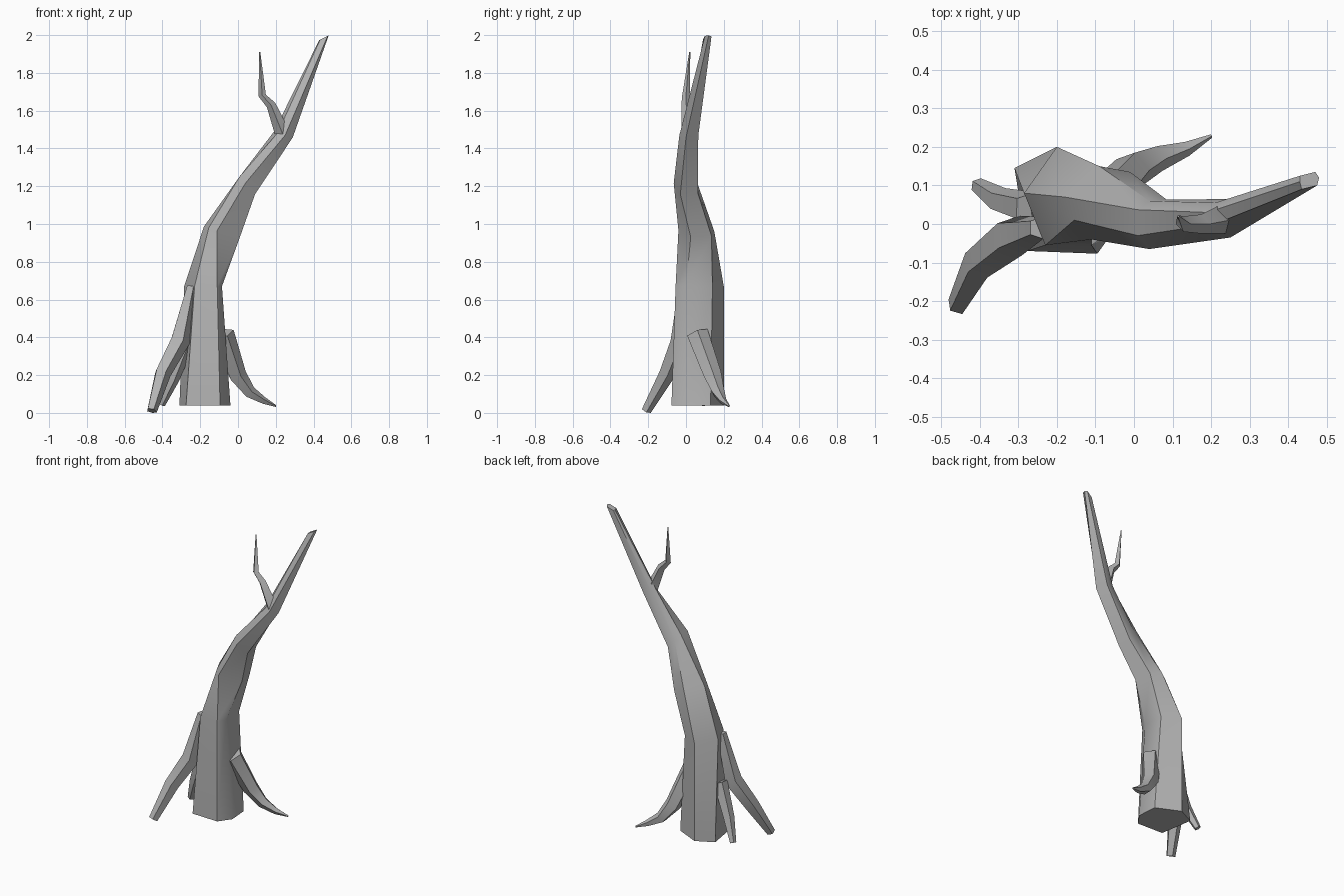
import bpy
import bmesh
import math
from mathutils import Vector

default_cube = bpy.data.objects.get("Cube")
if default_cube:
    bpy.data.objects.remove(default_cube, do_unlink=True)

# One plain grey bark
bark = bpy.data.materials.new("grey_bark")
bark.use_nodes = True
bark_colour = (0.45, 0.45, 0.45, 1)
bark.diffuse_color = bark_colour
bark.node_tree.nodes["Principled BSDF"].inputs["Base Color"].default_value = bark_colour


def loft(name, rings):
    """Skin a list of equal-sized point rings and cap both ends."""
    bm = bmesh.new()
    loops = [[bm.verts.new(point) for point in ring] for ring in rings]
    for low, high in zip(loops, loops[1:]):
        count = len(low)
        for i in range(count):
            j = (i + 1) % count
            bm.faces.new((low[i], low[j], high[j], high[i]))
    bm.faces.new(loops[0])
    bm.faces.new(loops[-1])
    bmesh.ops.recalc_face_normals(bm, faces=bm.faces)
    mesh = bpy.data.meshes.new(name)
    bm.to_mesh(mesh)
    bm.free()
    mesh.materials.append(bark)
    obj = bpy.data.objects.new(name, mesh)
    bpy.context.collection.objects.link(obj)
    bpy.ops.object.select_all(action='DESELECT')
    obj.select_set(True)
    bpy.context.view_layer.objects.active = obj
    bpy.ops.object.shade_smooth_by_angle(angle=math.radians(35))
    return obj


def tilted_ring(height, slope, outline):
    """Place an outline on a plane that slopes along x."""
    middle = sum(x for x, y in outline) / len(outline)
    return [(x, y, height + slope * (x - middle)) for x, y in outline]


def limb(name, path, sides=5):
    """Tapering faceted limb along (x, y, z, radius) stations."""
    centres = [Vector(station[:3]) for station in path]
    rings = []
    for k, centre in enumerate(centres):
        before = centres[max(k - 1, 0)]
        after = centres[min(k + 1, len(centres) - 1)]
        tangent = (after - before).normalized()
        across = tangent.cross(Vector((0, 1, 0))).normalized()
        upward = across.cross(tangent)
        ring = []
        for i in range(sides):
            angle = math.tau * i / sides
            offset = across * math.cos(angle) + upward * math.sin(angle)
            point = centre + offset * path[k][3]
            point.z = max(point.z, 0)
            ring.append(point)
        rings.append(ring)
    return loft(name, rings)


# Leaning trunk: outlines run left, front, right, back
loft("trunk", [
    tilted_ring(0.04, 0, [(-.31, .145), (-.275, -.07), (-.095, -.077),
                          (-.04, 0), (-.05, .13), (-.2, .2)]),
    tilted_ring(0.67, 0, [(-.285, .08), (-.23, -.055), (-.11, -.055),
                          (-.085, 0), (-.09, .14), (-.2, .2)]),
    tilted_ring(0.96, -0.3, [(-.18, .07), (-.155, .01), (-.11, -.04),
                             (.01, .025), (-.01, .135), (-.09, .15)]),
    tilted_ring(1.21, -1.2, [(.01, .037), (.01, -.03), (.04, -.065),
                             (.09, -.03), (.085, .063), (.04, .06)]),
    tilted_ring(1.475, -0.3, [(.19, .03), (.21, 0), (.25, -.035),
                              (.29, 0), (.26, .065), (.21, .055)]),
    tilted_ring(1.985, 0.5, [(.43, .11), (.435, .09), (.475, .1),
                             (.48, .12), (.47, .135), (.43, .125)]),
])

# Thin crooked twig near the fork
limb("twig", [(.235, .015, 1.48, .04), (.175, 0, 1.63, .025),
              (.128, 0, 1.68, .02), (.115, .02, 1.91, .003)], sides=4)

# Roots that prop the trunk
limb("front_root", [(-.245, -.01, .67, .03), (-.31, -.03, .38, .055),
                    (-.4, -.1, .21, .045), (-.457, -.21, .01, .028)])
limb("side_root", [(-.27, .04, .38, .045), (-.345, .06, .18, .035),
                   (-.405, .1, .045, .02)])
limb("back_root", [(-.08, .06, .42, .06), (-.005, .14, .2, .05),
                   (.06, .17, .11, .035), (.135, .195, .065, .02),
                   (.2, .228, .036, .005)])
